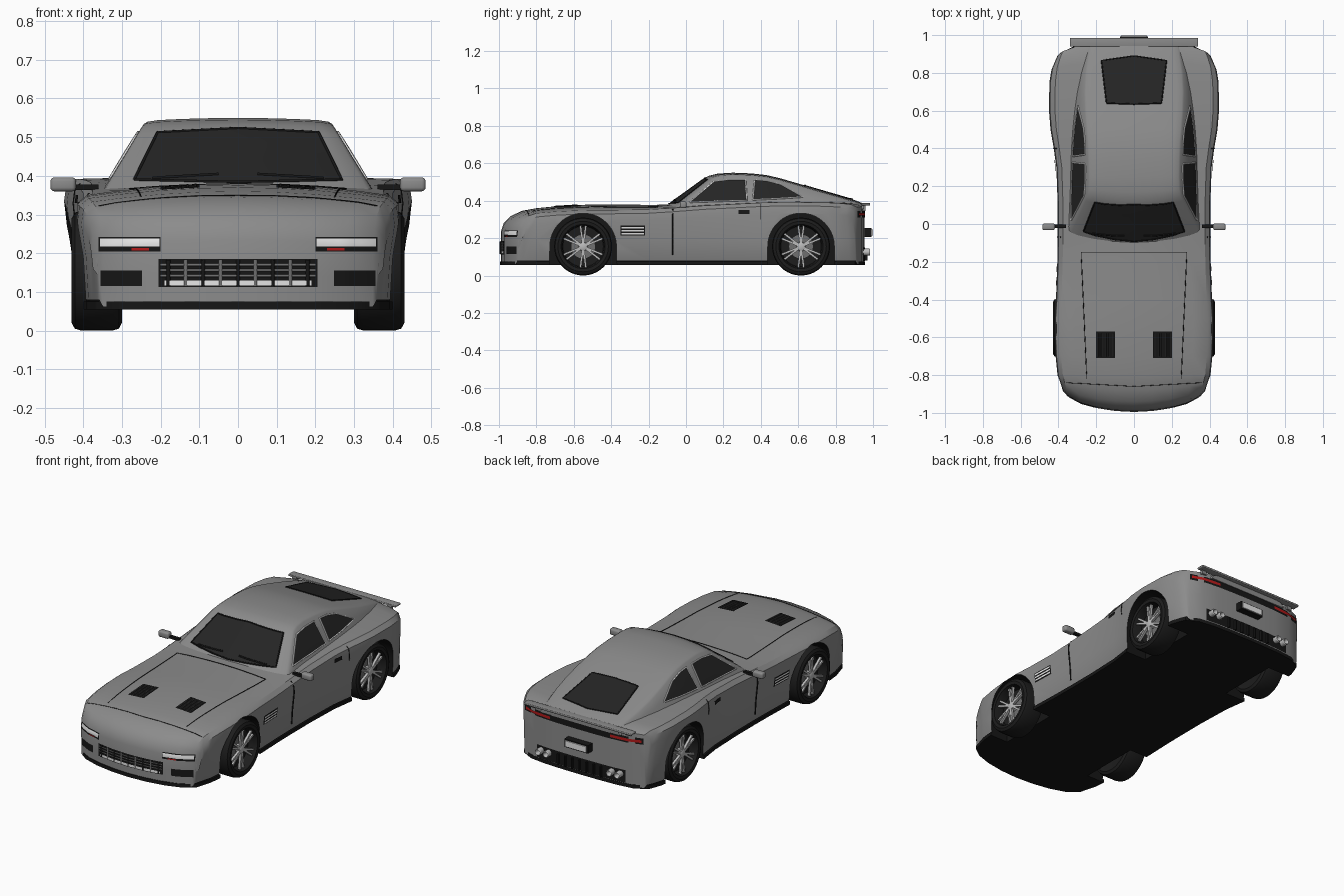
import bpy, bmesh, math
from mathutils import Vector, Matrix
from mathutils.bvhtree import BVHTree

if "Cube" in bpy.data.objects:
    bpy.data.objects.remove(bpy.data.objects["Cube"])


def material(name, r, g, b):
    m = bpy.data.materials.new(name)
    m.use_nodes = True
    m.diffuse_color = (r, g, b, 1)
    m.node_tree.nodes["Principled BSDF"].inputs["Base Color"].default_value = (r, g, b, 1)
    return m


PAINT = material("grey paint", .26, .26, .26)
BLACK = material("black trim", .008, .008, .008)
GLASS = material("dark glass", .018, .018, .018)
RUBBER = material("tyre rubber", .012, .012, .012)
CHROME = material("bright chrome", .85, .85, .85)
ALLOY = material("wheel alloy", .5, .5, .5)
STEEL = material("brake steel", .16, .16, .16)
RED = material("red lamp", .45, .01, .01)


def finish(bm, name, *mats):
    bmesh.ops.recalc_face_normals(bm, faces=bm.faces)
    me = bpy.data.meshes.new(name)
    bm.to_mesh(me)
    bm.free()
    for m in mats:
        me.materials.append(m)
    ob = bpy.data.objects.new(name, me)
    bpy.context.collection.objects.link(ob)
    return ob


def loft(name, half_sections, mat):
    """Skin mirrored half sections; each runs from bottom centre to top centre."""
    bm = bmesh.new()
    rings = []
    for half in half_sections:
        full = half + [Vector((-p.x, p.y, p.z)) for p in half[-2:0:-1]]
        rings.append([bm.verts.new(p) for p in full])
    n = len(rings[0])
    for a, b in zip(rings, rings[1:]):
        for i in range(n):
            bm.faces.new((a[i], a[(i + 1) % n], b[(i + 1) % n], b[i]))
    return bm, rings


def box(name, centre, size, mat, bevel=0):
    bm = bmesh.new()
    bmesh.ops.create_cube(bm, size=1, matrix=Matrix.Translation(centre) @ Matrix.Diagonal((*size, 1)))
    if bevel:
        bmesh.ops.bevel(bm, geom=bm.edges[:], offset=bevel, segments=3, affect='EDGES', profile=.5)
    return finish(bm, name, mat)


# Body: plan bow at nose and tail, then stations of y, half width, shoulder, crown
def bow(x, y):
    s = abs(x)
    f = max(0, min(1, (-.8 - y) / .19))
    r = max(0, min(1, (y - .8) / .155))
    return f * (.07 * (s / .37) ** 2 + .04 * (s / .385) ** 8) - r * (.015 * (s / .39) ** 2 + .035 * (s / .39) ** 8)


STATIONS = [(-.99, .375, .22, .235), (-.975, .38, .265, .28), (-.94, .385, .295, .316),
            (-.88, .395, .32, .345), (-.8, .405, .333, .36), (-.7, .415, .342, .37),
            (-.6, .42, .347, .376), (-.5, .42, .35, .38), (-.4, .413, .35, .38),
            (-.2, .406, .353, .378), (-.07, .404, .361, .379), (.1, .404, .374, .385),
            (.3, .411, .384, .391), (.4, .425, .389, .394), (.5, .442, .392, .397),
            (.6, .45, .392, .398), (.75, .448, .39, .396), (.85, .437, .386, .392),
            (.92, .42, .38, .387), (.955, .405, .365, .376)]
SPREAD = (0, .25, .5, .75, .93)
FLOOR = .062


def body_section(y, w, zs, zt, flat=None):
    pts = [(f * w, FLOOR) for f in SPREAD]
    pts += [(.955 * w, .08), (.97 * w, .19), (w, zs - .06), (.988 * w, zs - .02)]
    pts += [(f * w, zt + (zs - zt) * (f / .93) ** 2) for f in reversed(SPREAD)]
    if flat:
        pts = [(min(x, .96 * w) if x <= .94 * w else .96 * w, flat) for x, z in pts]
    return [Vector((x, y + bow(x, y), z)) for x, z in pts]


sections = [body_section(*STATIONS[0], flat=.14)] + [body_section(*s) for s in STATIONS]
sections.append(body_section(*STATIONS[-1], flat=.22))
bm, _ = loft("body", sections, PAINT)
bmesh.ops.remove_doubles(bm, verts=bm.verts, dist=.0004)
body = finish(bm, "body", PAINT, BLACK)

# Floor tray and lower lip
bm = bmesh.new()
side = [(w * .96 + .004, y) for y, w, _, _ in STATIONS]
nose = [(f * .36, -.994) for f in (0, .3, .6, .85)]
tail = [(f * .38, .957) for f in (.85, .6, .3, 0)]
side = [Vector((x, y + bow(x, y), .055)) for x, y in nose + side + tail]
tray = bm.faces.new([bm.verts.new(p) for p in side + [Vector((-p.x, p.y, p.z)) for p in side[-2:0:-1]]])
up = bmesh.ops.extrude_face_region(bm, geom=[tray])
bmesh.ops.translate(bm, vec=(0, 0, .02), verts=[v for v in up["geom"] if isinstance(v, bmesh.types.BMVert)])
floor_tray = finish(bm, "floor_tray", BLACK)

# Wheel arches cut from body and tray
AXLES, HUB, ARCH = (-.55, .615), .155, .178
bm = bmesh.new()
for s in (1, -1):
    for yc in AXLES:
        ring = [(yc + ARCH * math.cos(math.pi * i / 28), HUB + ARCH * math.sin(math.pi * i / 28)) for i in range(29)]
        ring += [(yc - ARCH - .004, -.05), (yc + ARCH + .004, -.05)]
        face = bm.faces.new([bm.verts.new((s * .285, y, z)) for y, z in ring])
        ext = bmesh.ops.extrude_face_region(bm, geom=[face])
        bmesh.ops.translate(bm, vec=(s * .3, 0, 0), verts=[v for v in ext["geom"] if isinstance(v, bmesh.types.BMVert)])
cutter = finish(bm, "arch_cutter", BLACK)
cutter.hide_render = True
for ob in (body, floor_tray):
    mod = ob.modifiers.new("arches", 'BOOLEAN')
    mod.object, mod.operation, mod.solver = cutter, 'DIFFERENCE', 'EXACT'
    bpy.context.view_layer.objects.active = ob
    bpy.ops.object.modifier_apply(modifier=mod.name)
bpy.data.objects.remove(cutter)
for p in body.data.polygons:
    co = [body.data.vertices[i].co for i in p.vertices]
    well = any(all(abs(c.y - yc) < ARCH + .006 and (c.z < HUB or math.hypot(c.y - yc, c.z - HUB) < ARCH + .002)
                   for c in co) for yc in AXLES)
    p.material_index = 1 if well or p.center.z < .078 else 0

# Cabin: stations of y, half width at the base, roof height
CABIN = [(-.115, .335, .366), (-.05, .336, .414), (.02, .336, .464), (.09, .336, .515),
         (.12, .336, .533), (.17, .336, .545), (.25, .336, .55), (.35, .336, .546), (.43, .334, .537),
         (.5, .33, .521), (.6, .32, .492), (.7, .305, .462), (.8, .282, .433), (.9, .25, .404), (.96, .23, .38)]


def cabin_section(y, wb, zt):
    ze = zt - .016
    edge = wb - .6 * (ze - .38)
    pts = [(0, .345)]
    for t in (0, .33, .66, 1):
        z = .345 + t * (ze - .345)
        pts.append((wb - .6 * (z - .38) + .012 * t * (1 - t), z))
    pts += [(edge * f, zt - d) for f, d in ((.96, .01), (.85, .006), (.6, .003), (.3, .001), (0, 0))]
    fade = max(0, min(1, (.25 - y) / .15))
    return [Vector((x, y + .5 * x * x * fade, z)) for x, z in pts]


bm, rings = loft("cabin", [cabin_section(*c) for c in CABIN], PAINT)
bm.faces.new(rings[0])
bm.faces.new(rings[-1])
cabin = finish(bm, "cabin", PAINT)


# Surface projection for glass, plates and seams
def tree_of(ob):
    return BVHTree.FromPolygons([v.co for v in ob.data.vertices], [p.vertices[:] for p in ob.data.polygons])


BODY, CAB = tree_of(body), tree_of(cabin)
AIM = {"left": (1, 0, 0), "right": (-1, 0, 0), "front": (0, -1, 0), "back": (0, 1, 0), "top": (0, 0, 1)}


def land(p, aim, tree, off):
    d = Vector(AIM[aim])
    a, b = p
    start = Vector((0, a, b)) if d.x else Vector((a, 0, b)) if d.y else Vector((a, b, 0))
    hit = tree.ray_cast(start + d * 3, -d)[0] or tree.find_nearest(start + d)[0]
    return hit + d * off


def dense(pts, k=8):
    out = [Vector(pts[0])]
    for a, b in zip(pts, pts[1:]):
        out += [Vector(a).lerp(Vector(b), i / k) for i in range(1, k + 1)]
    return out


def patch(name, low, high, aim, tree, mat, off=.003, rows=8):
    bm = bmesh.new()
    low, high = dense(low), dense(high)
    grid = [[bm.verts.new(land(a.lerp(b, r / rows), aim, tree, off)) for a, b in zip(low, high)]
            for r in range(rows + 1)]
    for g, h in zip(grid, grid[1:]):
        for i in range(len(g) - 1):
            bm.faces.new((g[i], g[i + 1], h[i + 1], h[i]))
    return finish(bm, name, mat)


def plate(name, a0, a1, b0, b1, aim, mat, off=.003):
    return patch(name, [(a0, b0), (a1, b0)], [(a0, b1), (a1, b1)], aim, BODY, mat, off, 4)


def seam(name, pts, aim, tree, mat, radius=.002):
    cu = bpy.data.curves.new(name, 'CURVE')
    cu.dimensions, cu.bevel_depth, cu.bevel_resolution = '3D', radius, 1
    path = [land(p, aim, tree, .001) for p in dense(pts)]
    sp = cu.splines.new('POLY')
    sp.points.add(len(path) - 1)
    for q, p in zip(sp.points, path):
        q.co = (*p, 1)
    cu.materials.append(mat)
    bpy.context.collection.objects.link(bpy.data.objects.new(name, cu))


def window(name, low, high, aim, trim):
    patch(name, low, high, aim, CAB, GLASS)
    seam(name + "_trim", low + high[::-1] + low[:1], aim, CAB, trim, .004)


window("windscreen", [(-.268, .39), (0, .384), (.268, .39)], [(-.208, .512), (0, .523), (.208, .512)], "front", BLACK)
window("rear_glass", [(-.145, .64), (0, .635), (.145, .64)], [(-.172, .865), (0, .89), (.172, .865)], "top", BLACK)
seam("bonnet_seam", [(-.25, -.82), (-.28, -.15), (.28, -.15), (.25, -.82)], "top", BODY, BLACK)
seam("nose_seam", [(-.36, -.84), (0, -.86), (.36, -.84)], "top", BODY, BLACK, .0015)

# Grille
plate("grille", -.205, .205, .113, .185, "front", BLACK)
plate("grille_glint", -.19, .19, .117, .13, "front", CHROME, .005)
for i in range(9):
    x = -.18 + .045 * i
    seam("grille_bar", [(x, .115), (x, .183)], "front", BODY, STEEL if i % 2 else BLACK, .006)
for z in (.142, .156, .17):
    seam("grille_rail", [(-.2, z), (.2, z)], "front", BODY, STEEL, .004)

for s, sname in ((1, "left"), (-1, "right")):
    # Side glass, door lines, handle and fender vent
    window(sname + "_door_glass", [(.02, .392), (.17, .397), (.325, .402)],
           [(.15, .503), (.23, .513), (.318, .513)], sname, CHROME)
    window(sname + "_quarter_glass", [(.358, .405), (.5, .412), (.625, .42)],
           [(.368, .512), (.43, .507), (.505, .488)], sname, CHROME)
    seam(sname + "_door_seam", [(-.07, .11), (-.07, .355)], sname, BODY, BLACK, .004)
    seam(sname + "_rear_door_seam", [(.4, .3), (.4, .38)], sname, BODY, BLACK)
    plate(sname + "_handle", .28, .34, .33, .35, sname, BLACK, .006)
    plate(sname + "_fender_vent", -.35, -.22, .213, .267, sname, BLACK)
    for z in (.224, .24, .256):
        plate(sname + "_vent_slat", -.345, -.225, z - .004, z + .004, sname, CHROME, .006)
    # Mirrors
    box(sname + "_mirror", (s * .452, -.015, .378), (.066, .036, .036), PAINT, .01)
    box(sname + "_mirror_arm", (s * .395, -.012, .37), (.07, .018, .014), BLACK)
    # Lamps, ducts and bonnet vents
    lo, hi = sorted((s * .2, s * .36))
    plate(sname + "_lamp_bezel", lo, hi, .205, .242, "front", BLACK)
    plate(sname + "_headlamp", lo + .003, hi - .003, .217, .238, "front", CHROME, .006)
    lo, hi = sorted((s * .23, s * .275))
    plate(sname + "_indicator", lo, hi, .207, .213, "front", RED, .006)
    lo, hi = sorted((s * .248, s * .355))
    plate(sname + "_front_duct", lo, hi, .115, .155, "front", BLACK)
    lo, hi = sorted((s * .1, s * .2))
    plate(sname + "_bonnet_vent", lo, hi, -.71, -.57, "top", BLACK)
    for i in range(5):
        x = s * (.11 + .02 * i)
        seam("bonnet_slat", [(x, -.7), (x, -.58)], "top", BODY, GLASS, .005)
    seam(sname + "_wiper", [(s * .05, .404), (s * .22, .394)], "front", CAB, BLACK, .005)

    # Tail lamps and exhausts
    lo, hi = sorted((s * .19, s * .365))
    plate(sname + "_tail_lamp", lo, hi, .32, .335, "back", RED, .006)
    for x in (.2, .25):
        bm = bmesh.new()
        prof = [(.016, .9), (.019, .98), (.016, .985), (.013, .98), (.011, .95), (0, .95)]
        vs = [bm.verts.new((s * x + r, y, .125)) for r, y in prof]
        es = [bm.edges.new(e) for e in zip(vs, vs[1:])]
        bmesh.ops.spin(bm, geom=vs + es, cent=(s * x, 0, .125), axis=(0, 1, 0), angle=math.tau, steps=16)
        bmesh.ops.remove_doubles(bm, verts=bm.verts, dist=.0002)
        finish(bm, sname + "_exhaust", ALLOY)

# Rear panel, number plate, diffuser and spoiler
plate("tail_band", -.375, .375, .31, .345, "back", BLACK)
plate("diffuser", -.28, .28, .078, .15, "back", BLACK)
for i in range(7):
    box("diffuser_fin", (-.135 + .045 * i, .955, .11), (.008, .03, .06), BLACK)
box("plate_frame", (0, .97, .23), (.15, .046, .046), BLACK)
box("number_plate", (0, .996, .23), (.134, .008, .034), CHROME)
box("spoiler", (0, .962, .381), (.68, .046, .012), PAINT, .004)
for x in (-.3, 0, .3):
    box("spoiler_foot", (x, .945, .37), (.03, .015, .03), PAINT)


# Wheels: turned parts plus paired spokes, along +x from the hub centre
def turned(name, prof, mat):
    bm = bmesh.new()
    vs = [bm.verts.new((x, 0, r)) for x, r in prof]
    es = [bm.edges.new(e) for e in zip(vs, vs[1:])]
    bmesh.ops.spin(bm, geom=vs + es, cent=(0, 0, 0), axis=(1, 0, 0), angle=math.tau, steps=40)
    bmesh.ops.remove_doubles(bm, verts=bm.verts, dist=.0002)
    return finish(bm, name, mat)


tyre = turned("tyre", [(.31, 0), (.31, .1), (.3, .135), (.308, .15), (.325, .155), (.405, .155), (.422, .15),
                       (.43, .135), (.427, .118), (.41, .112), (.375, .108), (.37, 0)], RUBBER)
disc = turned("brake_disc", [(.37, .066), (.384, .066), (.384, 0)], STEEL)
hub = turned("hub", [(.38, .024), (.412, .022), (.416, .012), (.416, 0)], ALLOY)
bm = bmesh.new()
for k in range(6):
    for twist in (-.13, .13):
        m = Matrix.Rotation(k * math.tau / 6 + twist, 4, 'X') @ Matrix.Translation((.405, 0, .065))
        bmesh.ops.create_cube(bm, size=1, matrix=m @ Matrix.Diagonal((.014, .011, .094, 1)))
spokes = finish(bm, "spokes", ALLOY)
for part in (tyre, disc, hub, spokes):
    part.location = (0, AXLES[0], HUB)
    for yc, turn in ((AXLES[0], math.pi), (AXLES[1], 0), (AXLES[1], math.pi)):
        twin = part.copy()
        twin.location, twin.rotation_euler = (0, yc, HUB), (0, 0, turn)
        bpy.context.collection.objects.link(twin)

# Smooth shading with crisp edges
bpy.ops.object.select_all(action='DESELECT')
for ob in bpy.context.collection.objects:
    if ob.type == 'MESH':
        ob.select_set(True)
bpy.context.view_layer.objects.active = body
bpy.ops.object.shade_smooth_by_angle(angle=math.radians(32))
